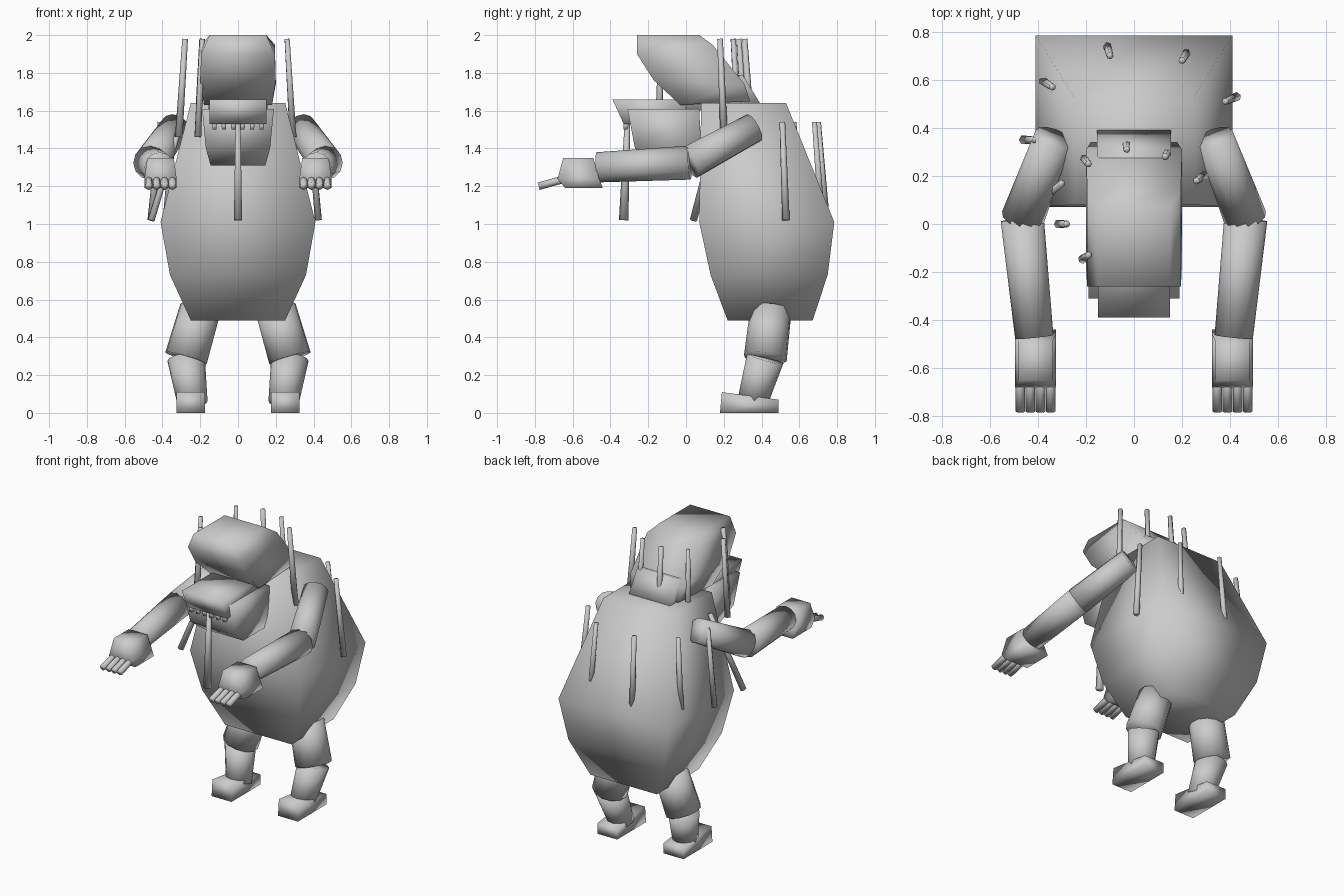
import bpy, bmesh
from mathutils import Vector

cube = bpy.data.objects.get("Cube")
if cube:
    bpy.data.objects.remove(cube, do_unlink=True)

shade = 0.6
colour = (shade, shade, shade, 1)
grey = bpy.data.materials.new("plain_grey")
grey.use_nodes = True
grey.diffuse_color = colour
grey.node_tree.nodes["Principled BSDF"].inputs["Base Color"].default_value = colour


def finish(name, bm):
    """Turn a bmesh into a smooth grey object."""
    bmesh.ops.recalc_face_normals(bm, faces=bm.faces)
    for face in bm.faces:
        face.smooth = True
    mesh = bpy.data.meshes.new(name)
    bm.to_mesh(mesh)
    bm.free()
    mesh.materials.append(grey)
    bpy.context.collection.objects.link(bpy.data.objects.new(name, mesh))


def section(front, back, half_width):
    """Rectangular cross-section whose front and back edges are (y, z) points."""
    return [Vector((side * half_width, *edge))
            for edge, sides in ((front, (-1, 1)), (back, (1, -1)))
            for side in sides]


def level(height, front, back, half_width):
    """Horizontal cross-section."""
    return section((front, height), (back, height), half_width)


def loft(name, *sections, centre_x=0):
    """Skin a stack of rectangular cross-sections."""
    bm = bmesh.new()
    offset = Vector((centre_x, 0, 0))
    loops = [[bm.verts.new(corner + offset) for corner in ring] for ring in sections]
    for lower, upper in zip(loops, loops[1:]):
        for i in range(4):
            bm.faces.new((lower[i - 1], lower[i], upper[i], upper[i - 1]))
    bm.faces.new(loops[0])
    bm.faces.new(loops[-1])
    finish(name, bm)


def rod(name, start, end, start_radius, end_radius, sides=12):
    """Tapered cylinder between two points."""
    start, end = Vector(start), Vector(end)
    axis = end - start
    bm = bmesh.new()
    bmesh.ops.create_cone(bm, cap_ends=True, segments=sides, radius1=start_radius,
                          radius2=end_radius, depth=axis.length)
    turn = axis.to_track_quat('Z', 'Y').to_matrix()
    for vert in bm.verts:
        vert.co = turn @ vert.co + (start + end) / 2
    finish(name, bm)


# Torso, neck and head
loft("body",
     level(height=0.49, front=0.22, back=0.67, half_width=0.25),
     level(height=0.73, front=0.13, back=0.75, half_width=0.36),
     level(height=1.01, front=0.07, back=0.785, half_width=0.41),
     level(height=1.64, front=0.08, back=0.53, half_width=0.25))
loft("neck",
     section(front=(0, 1.6), back=(0.41, 1.61), half_width=0.155),
     section(front=(0, 1.7), back=(0.3, 1.79), half_width=0.155))
loft("head",
     section(front=(-0.03, 1.63), back=(0.34, 1.65), half_width=0.18),
     section(front=(-0.17, 1.76), back=(0.31, 1.74), half_width=0.2),
     section(front=(-0.26, 1.9), back=(0.14, 1.95), half_width=0.195),
     section(front=(-0.26, 2), back=(0.07, 2), half_width=0.15))

# Muzzle, jaw, teeth and the long strip hanging from the mouth
loft("muzzle",
     level(height=1.53, front=-0.33, back=0, half_width=0.15),
     level(height=1.66, front=-0.39, back=0, half_width=0.15))
loft("jaw",
     level(height=1.31, front=-0.15, back=0.08, half_width=0.145),
     level(height=1.4, front=-0.27, back=0.08, half_width=0.17),
     level(height=1.61, front=-0.31, back=0.07, half_width=0.19))
for i in range(6):
    loft("tooth",
         level(height=1.5, front=-0.33, back=-0.31, half_width=0.01),
         level(height=1.54, front=-0.33, back=-0.3, half_width=0.014),
         centre_x=(i - 2.5) * 0.05)
rod("mouth_strip", (0, -0.31, 1.54), (0, -0.33, 1.02),
    start_radius=0.015, end_radius=0.025, sides=6)

# Arms and legs, one set per side
for side, sign in (("right", -1), ("left", 1)):
    shoulder = (sign * 0.335, 0.36, 1.51)
    elbow = (sign * 0.465, 0.02, 1.325)
    wrist = (sign * 0.415, -0.47, 1.3)
    rod(side + "_upper_arm", shoulder, elbow, start_radius=0.08, end_radius=0.09)
    rod(side + "_forearm", elbow, wrist, start_radius=0.09, end_radius=0.08)
    loft(side + "_hand",
         level(height=1.19, front=-0.64, back=-0.44, half_width=0.085),
         level(height=1.24, front=-0.68, back=-0.46, half_width=0.085),
         level(height=1.35, front=-0.65, back=-0.49, half_width=0.07),
         centre_x=sign * 0.41)
    for i in range(4):
        finger_x = sign * 0.41 + (i - 1.5) * 0.042
        rod(side + "_finger", (finger_x, -0.6, 1.25), (finger_x, -0.78, 1.2),
            start_radius=0.02, end_radius=0.02, sides=8)

    hip = (sign * 0.2, 0.45, 0.55)
    knee = (sign * 0.275, 0.42, 0.29)
    ankle = (sign * 0.24, 0.35, 0.05)
    rod(side + "_thigh", hip, knee, start_radius=0.11, end_radius=0.115)
    rod(side + "_shin", knee, ankle, start_radius=0.1, end_radius=0.08)
    loft(side + "_foot",
         level(height=0, front=0.18, back=0.49, half_width=0.075),
         section(front=(0.19, 0.11), back=(0.49, 0.07), half_width=0.075),
         centre_x=sign * 0.25)


def hair(top_height, middle_y, roots):
    """Thin strands whose lower ends lean away from the middle of the group."""
    middle = Vector((0, middle_y))
    for root in map(Vector, roots):
        tip = root + (root - middle) * 0.12
        rod("hair_strand", (*root, top_height), (*tip, top_height - 0.52),
            start_radius=0.015, end_radius=0.02, sides=6)


# Strands round the head, then strands round the back and shoulders
hair(top_height=1.98, middle_y=0, roots=[
    (-0.19, -0.13), (-0.28, 0), (0.26, 0.18),
    (-0.19, 0.25), (0.13, 0.28), (-0.03, 0.31)])
hair(top_height=1.54, middle_y=0.35, roots=[
    (-0.41, 0.35), (-0.34, 0.57), (-0.1, 0.7), (0.2, 0.68), (0.38, 0.51)])
rod("shoulder_strand", (-0.3, 0.17, 1.54), (-0.46, 0.04, 1.02),
    start_radius=0.015, end_radius=0.02, sides=6)
